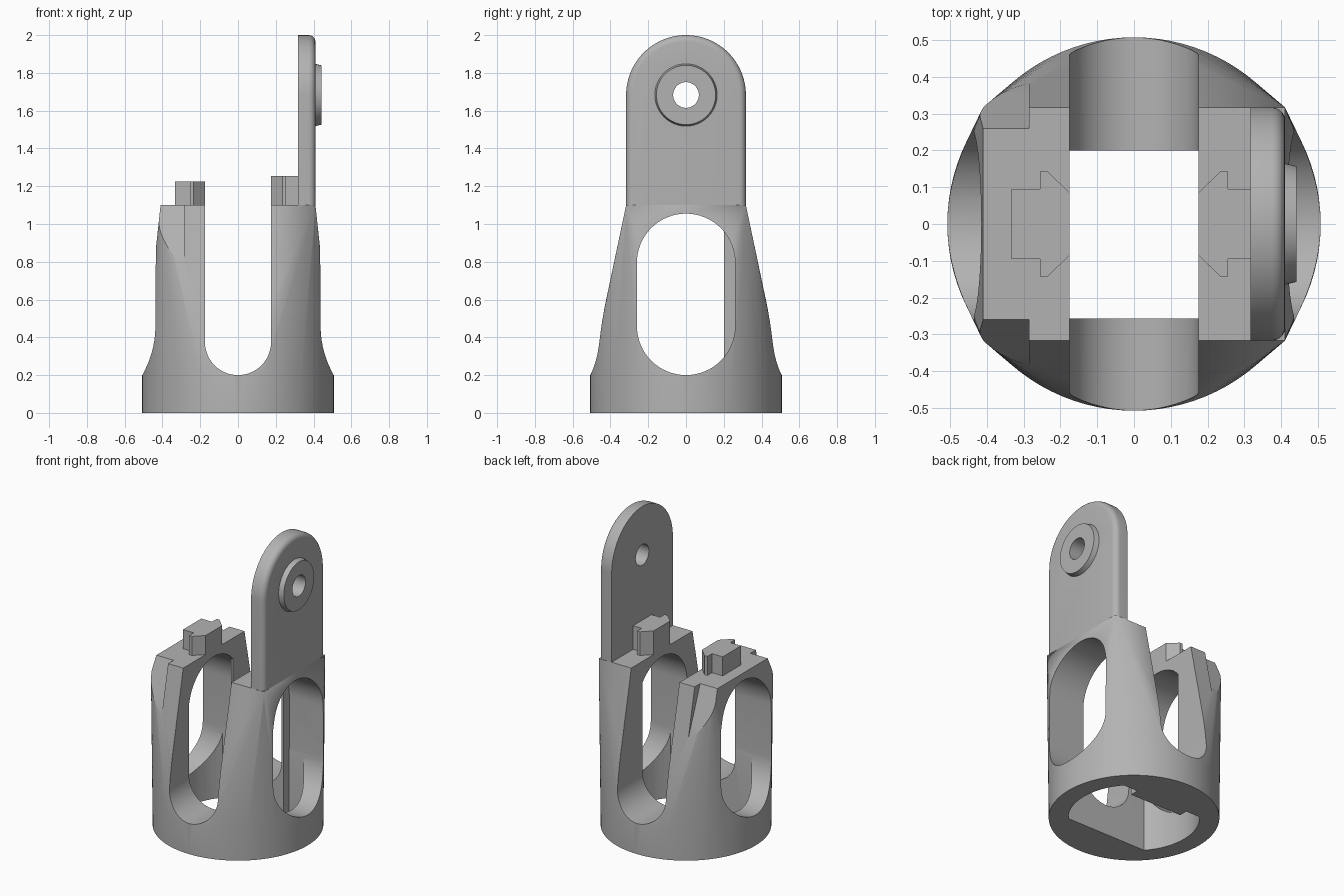
import bpy
import bmesh
from math import sin, cos, tau, pi, sqrt, radians
from mathutils import Matrix, Vector

if "Cube" in bpy.data.objects:
    bpy.data.objects.remove(bpy.data.objects["Cube"])

grey = bpy.data.materials.new("plain grey")
grey.use_nodes = True
COLOUR = (0.45, 0.45, 0.45, 1)
grey.diffuse_color = COLOUR
grey.node_tree.nodes["Principled BSDF"].inputs["Base Color"].default_value = COLOUR

HALF_X, HALF_Y = 0.41, 0.317     # upper rectangle of the body
RADIUS, RIM, DECK = 0.507, 0.2, 1.1
SLOT, WINDOW = 0.175, 0.26       # half widths of the openings
PLATE_X, TOP = 0.317, 2.0
EYE_Z = TOP - HALF_Y


def make(name, bm):
    bmesh.ops.recalc_face_normals(bm, faces=bm.faces)
    mesh = bpy.data.meshes.new(name)
    bm.to_mesh(mesh)
    bm.free()
    mesh.materials.append(grey)
    obj = bpy.data.objects.new(name, mesh)
    bpy.context.collection.objects.link(obj)
    return obj


def prism_bm(points, axis, lo, hi):
    """Extrude a 2D outline along an axis; x takes (y, z), y takes (x, z), z takes (x, y)."""
    place = {"x": lambda a, b: (lo, a, b),
             "y": lambda a, b: (a, lo, b),
             "z": lambda a, b: (a, b, lo)}[axis]
    step = Vector([(hi - lo) * (axis == k) for k in "xyz"])
    bm = bmesh.new()
    face = bm.faces.new([bm.verts.new(place(a, b)) for a, b in points])
    new = bmesh.ops.extrude_face_region(bm, geom=[face])["geom"]
    bmesh.ops.translate(bm, vec=step, verts=[g for g in new if isinstance(g, bmesh.types.BMVert)])
    return bm


def prism(name, points, axis, lo, hi):
    return make(name, prism_bm(points, axis, lo, hi))


def arc(cx, cy, r, start, end, n):
    return [(cx + r * cos(start + (end - start) * i / n),
             cy + r * sin(start + (end - start) * i / n)) for i in range(n + 1)]


def combine(obj, tool, operation="DIFFERENCE"):
    mod = obj.modifiers.new(tool.name, "BOOLEAN")
    mod.operation, mod.object, mod.solver = operation, tool, "EXACT"
    bpy.context.view_layer.objects.active = obj
    bpy.ops.object.modifier_apply(modifier=mod.name)
    bpy.data.objects.remove(tool)


def smooth(obj, angle=30):
    bpy.ops.object.select_all(action="DESELECT")
    obj.select_set(True)
    bpy.context.view_layer.objects.active = obj
    bpy.ops.object.shade_smooth_by_angle(angle=radians(angle))


# Body: round base blending into a rectangular top
bm = bmesh.new()
for z in (0, RIM):
    for a, b in arc(0, 0, RADIUS, 0, tau, 96)[:-1]:
        bm.verts.new((a, b, z))
for z in (1.05, DECK):
    for sx in (-1, 1):
        for sy in (-1, 1):
            bm.verts.new((sx * HALF_X, sy * HALF_Y, z))
bmesh.ops.convex_hull(bm, input=bm.verts)
body = make("body", bm)

# Bore with two flats
flat = 0.257
bore_r = 0.39
corner = math_angle = Vector((sqrt(bore_r**2 - flat**2), flat)).angle_signed(Vector((1, 0)))
corner = abs(corner)
outline = arc(0, 0, bore_r, -corner, corner, 16) + arc(0, 0, bore_r, pi - corner, pi + corner, 16)
combine(body, prism("bore", outline, "z", -0.1, 0.6))

# Side windows
outline = (arc(0, RIM + WINDOW, WINDOW, pi, tau, 32)
           + arc(0, 1.055 - WINDOW, WINDOW, 0, pi, 32))
combine(body, prism("window", outline, "x", -1, 1))

# Key rib inside the back of the bore
rib = [(-0.19, 0.2), (0.19, 0.2), (0.19, 0.28), (-0.19, 0.28)]
combine(body, prism("key_rib", rib, "z", 0, 1), "UNION")

# Front to back slot that parts the two pillars
outline = arc(0, RIM + SLOT, SLOT, pi, tau, 32) + [(SLOT, 1.3), (-SLOT, 1.3)]
combine(body, prism("slot", outline, "y", -1, 1))

# Sloped corner cuts on the right pillar
for side in (-1, 1):
    outline = [(side * 0.26, DECK), (side * 0.26, 1.2), (side * 0.6, 1.2),
               (side * 0.6, 0.23), (side * 0.35, 0.87)]
    combine(body, prism("corner_cut", outline, "x", -0.6, -0.285))
smooth(body, 25)

# Locking lugs on both pillars
half = [(SLOT, 0.085), (0.235, 0.143), (0.255, 0.143), (0.255, 0.095)]
for side, name, end, top in ((-1, "right_lug", 0.333, 1.225), (1, "left_lug", PLATE_X, 1.255)):
    upper = half + [(end, 0.095)]
    outline = [(side * x, y) for x, y in upper] + [(side * x, -y) for x, y in reversed(upper)]
    prism(name, outline, "z", DECK, top)

# Tall eye plate with a rounded outer edge
outline = [(-HALF_Y, DECK), (HALF_Y, DECK)] + arc(0, EYE_Z, HALF_Y, 0, pi, 48)
bm = prism_bm(outline, "x", PLATE_X, HALF_X)
rim = [e for e in bm.edges
       if all(v.co.x > HALF_X - 0.001 for v in e.verts)
       and any(v.co.z > DECK + 0.01 for v in e.verts)]
bmesh.ops.bevel(bm, geom=rim, offset=0.035, segments=5, profile=0.5, affect="EDGES")
plate = make("eye_plate", bm)

# Raised boss around the eye
bm = bmesh.new()
turn = Matrix.Translation((0.42, 0, EYE_Z)) @ Matrix.Rotation(pi / 2, 4, "Y")
bmesh.ops.create_cone(bm, cap_ends=True, segments=64, radius1=0.168, radius2=0.157,
                      depth=0.044, matrix=turn)
combine(plate, make("boss", bm), "UNION")
combine(plate, prism("eye_hole", arc(0, EYE_Z, 0.068, 0, tau, 48)[:-1], "x", 0, 1))
smooth(plate)
